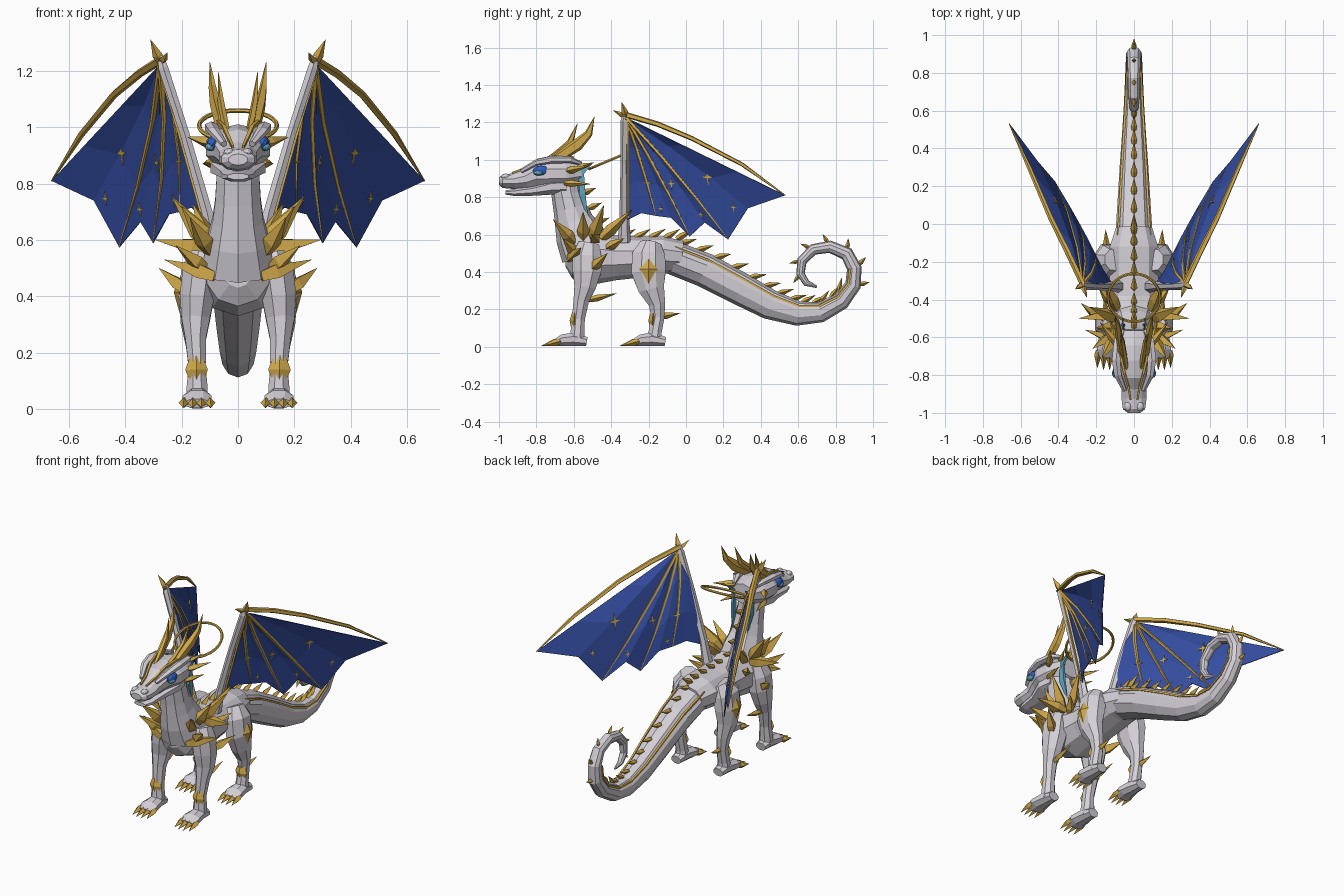
import bpy, bmesh, math
from mathutils import Vector, Matrix
from mathutils.bvhtree import BVHTree

X = Vector((1, 0, 0))


def material(name, rgb):
    m = bpy.data.materials.new(name)
    m.diffuse_color = (*rgb, 1)
    return m


WHITE = material("pale_scale", (0.66, 0.63, 0.68))
GOLD = material("gold", (0.64, 0.40, 0.07))
BLUE = material("wing_blue", (0.035, 0.075, 0.36))
EYE = material("eye_blue", (0.03, 0.12, 0.55))
TEAL = material("soft_teal", (0.12, 0.38, 0.55))


def finish(bm, name, mat):
    bmesh.ops.recalc_face_normals(bm, faces=bm.faces[:])
    me = bpy.data.meshes.new(name)
    bm.to_mesh(me)
    bm.free()
    me.materials.append(mat)
    ob = bpy.data.objects.new(name, me)
    bpy.context.collection.objects.link(ob)
    return ob


def frame(pts, i):
    """Tangent, sideways and upward directions on a path."""
    t = (pts[min(i + 1, len(pts) - 1)] - pts[max(i - 1, 0)]).normalized()
    side = (X - t * X.dot(t)).normalized() if abs(t.x) < 0.97 else t.orthogonal().normalized()
    return t, side, side.cross(t)


def add_loft(bm, rows, sides=8, turn=0.5):
    """Rings along a path; each row is x, y, z, side radius, upward radius."""
    pts = [Vector(r[:3]) for r in rows]
    rings = []
    for i, r in enumerate(rows):
        _, a, b = frame(pts, i)
        angles = [2 * math.pi * (k + turn) / sides for k in range(sides)]
        rings.append([bm.verts.new(pts[i] + a * math.cos(q) * r[3] + b * math.sin(q) * r[-1]) for q in angles])
    for p, q in zip(rings, rings[1:]):
        for k in range(sides):
            j = (k + 1) % sides
            bm.faces.new((p[k], p[j], q[j], q[k]))
    bm.faces.new(rings[0])
    bm.faces.new(rings[-1])


def loft(name, rows, mat, sides=8, turn=0.5):
    bm = bmesh.new()
    add_loft(bm, rows, sides, turn)
    return finish(bm, name, mat)


def spikes(name, items, mat=GOLD):
    """Four-sided thorns given as base, tip and radius."""
    bm = bmesh.new()
    for base, tip, r in items:
        a, b = Vector(base), Vector(tip)
        add_loft(bm, [(*a.lerp(b, f), r * k, r * k) for f, k in ((0, .7), (.3, 1), (1, .03))], 4, 0)
    return finish(bm, name, mat)


def flip(p, s):
    return (p[0] * s, *p[1:])


def ball(name, loc, size, mat):
    bm = bmesh.new()
    bmesh.ops.create_icosphere(bm, subdivisions=2, radius=1,
                               matrix=Matrix.Translation(loc) @ Matrix.Diagonal((*size, 1)))
    return finish(bm, name, mat)


# Torso, neck and head
loft("torso", [(0, -.645, .49, .05, .06), (0, -.60, .49, .12, .125), (0, -.50, .48, .155, .15),
               (0, -.38, .475, .14, .12), (0, -.25, .48, .135, .11), (0, -.12, .49, .135, .10),
               (0, -.02, .48, .10, .085)], WHITE, 10)
loft("neck", [(0, -.53, .50, .14, .14), (0, -.57, .60, .115, .13), (0, -.60, .67, .095, .105),
              (0, -.62, .74, .085, .09), (0, -.64, .82, .08, .08), (0, -.65, .92, .075, .075)], WHITE, 10)
loft("head", [(0, -1, .885, .035, .02), (0, -.98, .885, .062, .036), (0, -.92, .885, .07, .042),
              (0, -.86, .895, .068, .055), (0, -.80, .92, .09, .075), (0, -.72, .925, .12, .085),
              (0, -.64, .925, .112, .085), (0, -.56, .93, .075, .06)], WHITE, 10)
loft("lower_jaw", [(0, -.965, .825, .04, .012), (0, -.92, .825, .058, .02), (0, -.82, .835, .07, .03),
                   (0, -.72, .855, .105, .045), (0, -.64, .86, .09, .05)], WHITE, 8)

# Tail with its curl
TAIL = [(-.08, .48, .105, .09), (.1, .41, .092, .092), (.29, .31, .08, .088), (.45, .225, .068, .08),
        (.60, .178, .058, .066), (.72, .185, .052, .055), (.83, .245, .047, .048), (.893, .33, .043, .043),
        (.90, .42, .04, .04), (.86, .497, .036, .037), (.77, .535, .033, .033), (.68, .52, .03, .03),
        (.62, .46, .027, .027), (.612, .39, .023, .023), (.645, .34, .018, .018), (.70, .32, .006, .006)]
TAIL = [(0, *r) for r in TAIL]
loft("tail", TAIL, WHITE, 10)

# Thorns down the back, neck and tail
path = [Vector(r[:3]) for r in TAIL]
thorns = [((0, y, .575), (0, y + .09, .63), .018) for y in (-.36, -.28, -.20, -.12, -.05)]
thorns += [((0, y, z), (0, y + .07, z + .03), .017) for y, z in ((-.55, .82), (-.52, .74), (-.48, .66), (-.43, .60))]
for i in range(14):
    t, _, n = frame(path, i)
    for f in ((.1, .6) if i < 6 else (.2,)):
        p = path[i].lerp(path[i + 1], f)
        r = TAIL[i][4] * (1 - f) + TAIL[i + 1][4] * f
        up = n if i < 7 else -n
        size = 1 - i * .03
        thorns.append((p + up * r * .9, p + up * (r + .05 * size) + t * (.075 * size if i < 7 else .03), .017 * size))
spikes("back_thorns", thorns)

# Halo tilted behind the head
bm = bmesh.new()
ring = [[bm.verts.new(Matrix.Rotation(.4, 3, 'X') @ Vector(((.138 + .008 * math.cos(b)) * math.cos(a),
         (.138 + .008 * math.cos(b)) * math.sin(a), .008 * math.sin(b))) + Vector((0, -.39, 1.005)))
         for b in [k * math.pi / 3 for k in range(6)]] for a in [k * math.pi / 14 for k in range(28)]]
for i in range(28):
    for j in range(6):
        p, q, k = ring[i], ring[(i + 1) % 28], (j + 1) % 6
        bm.faces.new((p[j], q[j], q[k], p[k]))
finish(bm, "halo", GOLD)

CHEST = [((.10, -.60, .56), (.17, -.71, .68), .034), ((.10, -.55, .58), (.20, -.55, .72), .034),
         ((.10, -.50, .58), (.235, -.44, .755), .036), ((.11, -.48, .57), (.292, -.50, .60), .034),
         ((.09, -.45, .58), (.16, -.29, .73), .032), ((.08, -.62, .47), (.26, -.56, .53), .034),
         ((.12, -.59, .50), (.22, -.66, .58), .03), ((.18, -.50, .42), (.28, -.42, .50), .028),
         ((.12, -.42, .53), (.19, -.33, .58), .026)]
HEAD = [((.09, -.64, .94), (.18, -.52, .965), .02), ((.09, -.65, .875), (.125, -.51, .87), .018),
        ((.06, -.58, .96), (.10, -.49, .985), .014)]
STARS = [(.425, .11, .905, .045), (.476, .25, .745, .025), (.305, -.085, .87, .032),
         (.235, -.22, .87, .032), (.37, .06, .70, .024), (.22, -.13, .74, .022)]
WRIST = Vector((.275, -.32, 1.225))
EDGE = [(.66, .53, .81), (.51, .33, .74), (.42, .225, .575), (.345, .10, .665),
        (.30, .02, .59), (.245, -.08, .69), (.205, -.16, .70), (.165, -.24, .715), (.12, -.31, .68)]
EDGE = [Vector(e) for e in EDGE]


def ray(i, f):
    """Point on a wing ray, cupped toward the body in the middle."""
    bow = 4 * f * (1 - f) * (0 if i == 0 else 1)
    return WRIST.lerp(EDGE[i], f) + Vector((-.025, 0, .02)) * bow


for s, tag in ((1, "right"), (-1, "left")):
    def mir(rows):
        return [flip(r, s) for r in rows]

    def thorn_set(items):
        return [(flip(a, s), flip(b, s), r) for a, b, r in items]

    # Head details
    spikes("cheek_spikes_" + tag, thorn_set(HEAD))
    loft("large_horn_" + tag, mir([(.05, -.75, .96, .016, .018), (.065, -.67, 1.02, .02, .03),
         (.08, -.58, 1.08, .02, .034), (.09, -.52, 1.14, .014, .022), (.10, -.49, 1.23, .001, .001)]), GOLD, 5)
    loft("small_horn_" + tag, mir([(.035, -.78, .97, .01, .014), (.05, -.69, 1.03, .014, .02),
         (.06, -.62, 1.09, .012, .02), (.07, -.58, 1.195, .001, .001)]), GOLD, 5)
    loft("brow_" + tag, mir([(.05, -.88, .94, .012, .012), (.085, -.80, .985, .022, .016),
         (.095, -.72, 1.0, .026, .02), (.085, -.62, 1.0, .024, .018), (.06, -.56, .98, .01, .01)]), WHITE, 6)
    loft("face_trim_" + tag, mir([(.018, -.93, .93, .006, .006), (.03, -.86, .955, .008, .008),
         (.05, -.79, 1.0, .009, .009), (.07, -.70, 1.018, .009, .009), (.085, -.60, 1.015, .005, .005)]), GOLD, 4)
    ball("eye_" + tag, (.088 * s, -.775, .942), (.023, .045, .027), EYE)
    ball("eye_glint_" + tag, (.097 * s, -.79, .93), (.02, .026, .015), TEAL)
    ball("nostril_" + tag, (.032 * s, -.965, .91), (.02, .026, .016), WHITE)
    loft("neck_frill_" + tag, mir([(.06, -.50, .985, .004, .004), (.06, -.56, .93, .01, .022),
         (.06, -.555, .82, .01, .025), (.05, -.53, .71, .004, .006)]), TEAL, 4)
    spikes("chest_spikes_" + tag, thorn_set(CHEST))

    # Gold trim along the tail
    trim = []
    for i in range(9):
        _, a, n = frame(path, i)
        trim.append((*(path[i] + n * TAIL[i][4] * .62 + a * s * TAIL[i][3] * .8), .008, .008))
    loft("tail_trim_" + tag, trim, GOLD, 4)

    # Legs, feet and claws
    LEGS = {"front": [(.12, -.52, .55, .05, .06), (.135, -.53, .48, .068, .085), (.145, -.53, .40, .066, .083),
                      (.15, -.54, .32, .055, .062), (.15, -.56, .25, .04, .045), (.145, -.575, .15, .033, .037),
                      (.145, -.58, .08, .04, .04), (.145, -.585, .03, .042, .045)],
            "hind": [(.11, -.19, .55, .05, .06), (.135, -.20, .49, .072, .095), (.15, -.20, .40, .066, .10),
                     (.155, -.185, .31, .052, .075), (.15, -.155, .23, .038, .048), (.145, -.15, .16, .032, .038),
                     (.145, -.165, .08, .036, .038), (.145, -.17, .03, .042, .045)]}
    for kind, rows in LEGS.items():
        dy = 0 if kind == "front" else .42
        label = kind + "_" + tag
        loft("leg_" + label, mir(rows), WHITE, 8)
        loft("foot_" + label, mir([(.145, y + dy, z, rx, rz) for y, z, rx, rz in
             ((-.53, .028, .035, .026), (-.60, .04, .045, .04), (-.66, .035, .056, .034),
              (-.705, .02, .052, .018))]), WHITE, 8)
        spikes("claws_" + label, thorn_set([((.145 + k * .03, -.67 + dy, .03),
               (.145 + k * .033, -.78 + dy + abs(k) * .012, .006), .019) for k in (-1.5, -.5, .5, 1.5)]))
        loft("greave_" + label, mir([(.145, -.60 + dy * 1.02, .05, .004, .004), (.147, -.60 + dy, .14, .04, .022),
             (.15, -.59 + dy, .24, .002, .002)]), GOLD, 4, 0)
    spikes("elbow_spikes_" + tag, thorn_set([((.15, -.52, .25), (.155, -.37, .285), .018),
           ((.145, -.14, .16), (.15, -.03, .18), .018)]))
    loft("thigh_gem_" + tag, mir([(.20, -.20, .32, .001, .001), (.208, -.20, .415, .02, .05),
         (.195, -.20, .49, .001, .001)]), GOLD, 4, 0)

    # Wing membrane
    bm = bmesh.new()
    steps = (.04, .35, .7, 1)
    grid = [[bm.verts.new(flip(ray(i, f), s)) for f in steps] for i in range(len(EDGE))]
    for p, q in zip(grid, grid[1:]):
        for j in range(3):
            bm.faces.new((p[j], q[j], q[j + 1], p[j + 1]))
    bmesh.ops.recalc_face_normals(bm, faces=bm.faces[:])
    tree = BVHTree.FromBMesh(bm)
    wing = finish(bm, "wing_membrane_" + tag, BLUE)
    sol = wing.modifiers.new("thickness", 'SOLIDIFY')
    sol.thickness, sol.offset = .004, 0

    # Four-pointed stars on both wing faces
    bm = bmesh.new()
    for x, y, z, r in STARS:
        hit, nor, _, _ = tree.find_nearest(Vector((x * s, y, z)))
        u = (Vector((0, 0, 1)) - nor * nor.z).normalized()
        v = nor.cross(u)
        layers = []
        for d in (-.0045, .0045):
            layers.append([bm.verts.new(hit + nor * d + (u * math.cos(k * math.pi / 4) + v * math.sin(k * math.pi / 4) * .75)
                          * (r if k % 2 == 0 else r * .24)) for k in range(8)])
            bm.faces.new(layers[-1])
        for k in range(8):
            j = (k + 1) % 8
            bm.faces.new((layers[0][k], layers[0][j], layers[1][j], layers[1][k]))
    finish(bm, "wing_stars_" + tag, GOLD)

    # Wing arm, ribs and bowed leading finger
    loft("wing_arm_" + tag, mir([(.08, -.33, .56, .03, .035), (.11, -.33, .70, .022, .026),
         (.19, -.33, .98, .019, .02), (.265, -.325, 1.21, .02, .024), (.275, -.32, 1.25, .012, .014)]), WHITE, 6)
    loft("arm_trim_" + tag, mir([(.13, -.31, .69, .006, .006), (.21, -.31, .98, .007, .007),
         (.28, -.31, 1.21, .007, .007)]), GOLD, 4)
    for i in (2, 4, 6):
        loft("wing_rib_%d_%s" % (i // 2, tag), mir([(*ray(i, f), r, r) for f, r in
             ((0, .012), (.35, .010), (.7, .008), (1, .003))]), GOLD, 5)
    loft("leading_finger_" + tag, mir([(.27, -.32, 1.24, .016, .016), (.35, -.15, 1.19, .016, .015),
         (.44, .03, 1.115, .014, .013), (.555, .30, .975, .012, .011), (.66, .53, .81, .003, .003)]), GOLD, 5)
    spikes("wrist_spikes_" + tag, thorn_set([((.275, -.32, 1.23), (.31, -.345, 1.31), .018),
           ((.27, -.325, 1.23), (.25, -.39, 1.265), .014)]))
